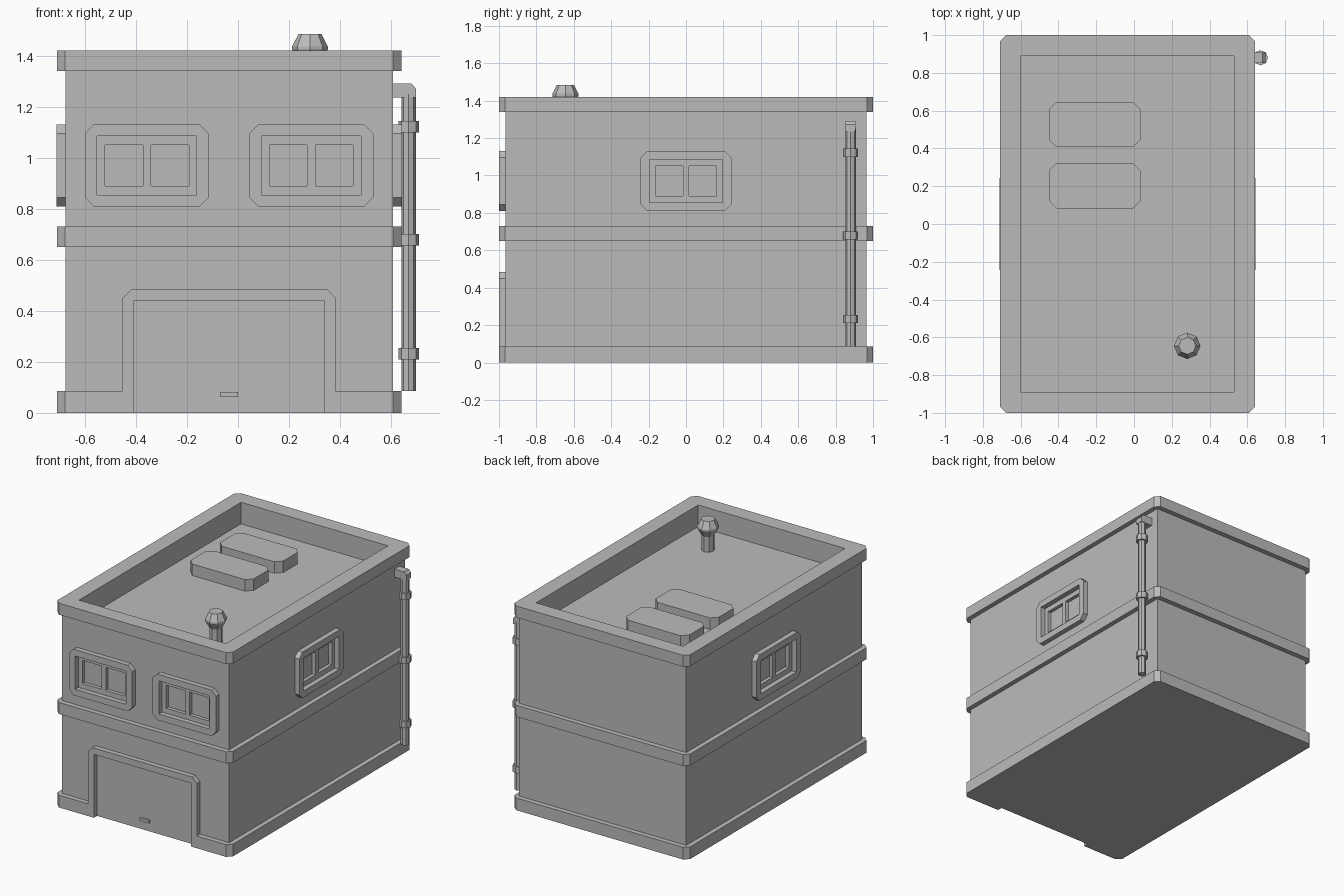
import bpy
import bmesh
from mathutils import Matrix, Vector

if "Cube" in bpy.data.objects:
    bpy.data.objects.remove(bpy.data.objects["Cube"])

# One plain grey for the whole building
grey = bpy.data.materials.new("plain grey")
grey.use_nodes = True
colour = (0.5, 0.5, 0.5, 1)
grey.diffuse_color = colour
grey.node_tree.nodes["Principled BSDF"].inputs["Base Color"].default_value = colour

MID = -0.035          # middle of the building in x
WALL_X, WALL_Y = 0.642, 0.965
TRIM = 0.035          # how far bands and frames stand out


def rect(cx, cy, w, h, cut=0):
    """Rectangle outline with optional cut corners."""
    a, b, c = w / 2, h / 2, cut
    if not c:
        pts = [(-a, -b), (a, -b), (a, b), (-a, b)]
    else:
        pts = [(c - a, -b), (a - c, -b), (a, c - b), (a, b - c),
               (a - c, b), (c - a, b), (-a, b - c), (-a, c - b)]
    return [(cx + x, cy + y) for x, y in pts]


def finish(name, bm):
    bmesh.ops.recalc_face_normals(bm, faces=bm.faces)
    mesh = bpy.data.meshes.new(name)
    bm.to_mesh(mesh)
    bm.free()
    mesh.materials.append(grey)
    obj = bpy.data.objects.new(name, mesh)
    bpy.context.collection.objects.link(obj)
    return obj


def prism(name, outline, low, high, place=Matrix()):
    """Extrude an outline from low to high, then place it."""
    bm = bmesh.new()
    face = bm.faces.new([bm.verts.new((x, y, low)) for x, y in outline])
    grown = bmesh.ops.extrude_face_region(bm, geom=[face])["geom"]
    verts = [v for v in grown if isinstance(v, bmesh.types.BMVert)]
    bmesh.ops.translate(bm, verts=verts, vec=(0, 0, high - low))
    bmesh.ops.transform(bm, matrix=place, verts=bm.verts)
    return finish(name, bm)


def turned(name, x, y, rings, sides=8):
    """Stack of polygon rings (radius, height) around an upright axis."""
    bm = bmesh.new()
    loops = []
    for radius, z in rings:
        made = bmesh.ops.create_circle(bm, segments=sides, radius=radius,
                                       matrix=Matrix.Translation((x, y, z)))
        loops.append(made["verts"])
    for lower, upper in zip(loops, loops[1:]):
        for i in range(sides):
            j = (i + 1) % sides
            bm.faces.new((lower[i], lower[j], upper[j], upper[i]))
    bm.faces.new(loops[0])
    bm.faces.new(loops[-1])
    return finish(name, bm)


def carve(obj, cutters):
    """Cut every cutter out of the object and keep the result."""
    for cutter in cutters:
        mod = obj.modifiers.new("cut", "BOOLEAN")
        mod.operation, mod.solver, mod.object = "DIFFERENCE", "EXACT", cutter
    bpy.context.view_layer.update()
    graph = bpy.context.evaluated_depsgraph_get()
    result = bpy.data.meshes.new_from_object(obj.evaluated_get(graph))
    obj.modifiers.clear()
    obj.data = result


def discard(cutters):
    for cutter in cutters:
        bpy.data.objects.remove(cutter)


def wall(u, n, origin):
    """Matrix for drawing on a wall: across, up, outward."""
    m = Matrix((Vector(u), Vector((0, 0, 1)), Vector(n))).transposed().to_4x4()
    m.translation = origin
    return m


front = wall((1, 0, 0), (0, -1, 0), (MID, -WALL_Y, 0))
right_side = wall((0, 1, 0), (1, 0, 0), (MID + WALL_X, 0, 0))
left_side = wall((0, -1, 0), (-1, 0, 0), (MID - WALL_X, 0, 0))

# Walls and the three bands round them
body = prism("walls", rect(MID, 0, WALL_X * 2, WALL_Y * 2), 0.01, 1.34)
bands = {}
for name, low, high in (("base_band", 0, 0.085), ("middle_band", 0.65, 0.73),
                        ("parapet_band", 1.34, 1.42)):
    bands[name] = prism(name, rect(MID, 0, 1.35, 2, 0.032), low, high)

# Windows: a raised frame with two sunken panes
pane_cutters = []
for name, place, u in (("front_window_a", front, -0.322), ("front_window_b", front, 0.322),
                       ("right_window", right_side, 0), ("left_window", left_side, 0)):
    frame = prism(name + "_frame", rect(u, 0.97, 0.487, 0.32, 0.035), 0, TRIM, place)
    opening = prism("opening", rect(u, 0.97, 0.39, 0.23), -0.1, 0.1, place)
    carve(frame, [opening])
    discard([opening])
    for side in (-1, 1):
        pane_cutters.append(prism("pane_cutter", rect(u + side * 0.09, 0.97, 0.148, 0.16),
                                  -0.025, 0.1, place))

# Sunken roof behind the parapet
roof_cutter = prism("roof_cutter", rect(MID, 0, 1.13, 1.78), 1.27, 1.6)
carve(body, pane_cutters + [roof_cutter])
carve(bands["parapet_band"], [roof_cutter])

# Garage door opening, its frame and handle
door_cutter = prism("door_cutter", rect(0, 0.12, 0.745, 0.64), 0, 0.1, front)
carve(bands["base_band"], [door_cutter])
arch = [(-0.418, 0.085), (0.418, 0.085), (0.418, 0.45), (0.383, 0.485),
        (-0.383, 0.485), (-0.418, 0.45)]
door_frame = prism("door_frame", arch, 0, TRIM, front)
carve(door_frame, [door_cutter])
prism("door_handle", rect(0, 0.072, 0.07, 0.02), 0, 0.015, front)
discard(pane_cutters + [roof_cutter, door_cutter])

# Two skylights and the roof vent
for name, y in (("skylight_front", 0.203), ("skylight_back", 0.527)):
    prism(name, rect(-0.208, y, 0.485, 0.24, 0.04), 1.26, 1.35)
turned("roof_vent", 0.282, -0.645, [(0.042, 1.26), (0.042, 1.375), (0.07, 1.425),
                                    (0.07, 1.437), (0.045, 1.485)])

# Drainpipe with clamps and an elbow into the wall
PIPE_X, PIPE_Y = 0.669, 0.88
turned("drainpipe", PIPE_X, PIPE_Y, [(0.028, 0.085), (0.028, 1.25)])
for i, z in enumerate((0.21, 0.657, 1.1)):
    turned(f"pipe_clamp_{i + 1}", PIPE_X, PIPE_Y, [(0.04, z), (0.04, z + 0.044)])
elbow = [(0.6, 1.236), (0.697, 1.236), (0.697, 1.272), (0.679, 1.292), (0.6, 1.292)]
prism("pipe_elbow", elbow, -0.027, 0.027,
      wall((1, 0, 0), (0, -1, 0), (0, PIPE_Y, 0)))
